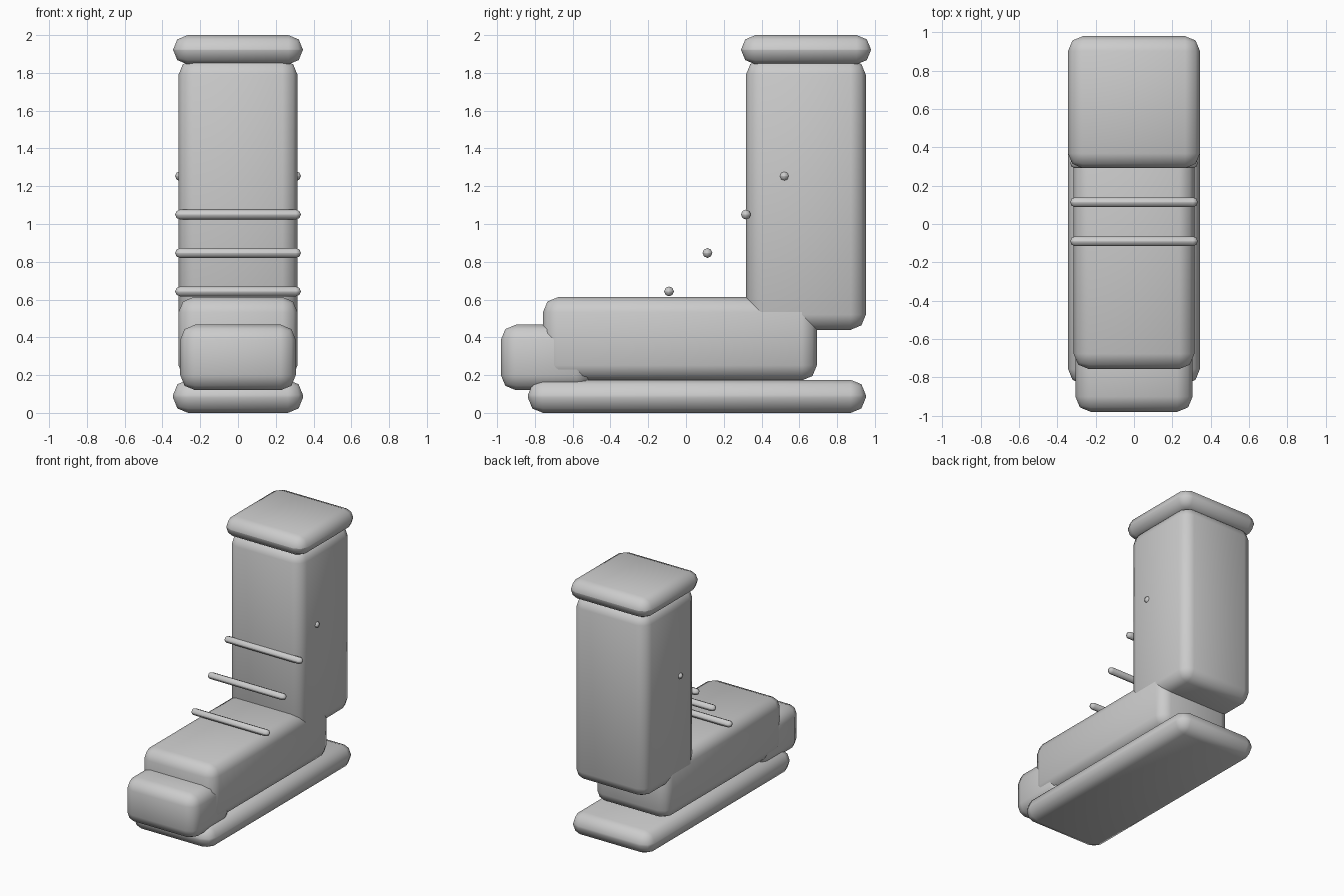
import bpy

if "Cube" in bpy.data.objects:
    bpy.data.objects.remove(bpy.data.objects["Cube"])

BEVEL = 0.08


def soft_box(name, x_half, y0, y1, z0, z1):
    """Box with rounded edges, smooth shaded."""
    size = (2 * x_half, y1 - y0, z1 - z0)
    bpy.ops.mesh.primitive_cube_add(size=1, location=(0, (y0 + y1) / 2, (z0 + z1) / 2))
    ob = bpy.context.object
    ob.name = name
    ob.scale = size
    bpy.ops.object.transform_apply(location=False, rotation=False, scale=True)
    mod = ob.modifiers.new("rounded_edges", "BEVEL")
    mod.width = min(BEVEL, 0.499 * min(size))
    mod.segments = 2
    mod.limit_method = "NONE"
    bpy.ops.object.shade_smooth()
    return ob


# Main boot body
soft_box("sole", 0.344, -0.837, 0.952, 0.0, 0.175)
soft_box("foot", 0.315, -0.757, 0.693, 0.172, 0.613)
soft_box("toe_cap", 0.306, -0.98, -0.50, 0.12, 0.467)
soft_box("shaft", 0.315, 0.317, 0.952, 0.44, 1.87)
soft_box("cuff", 0.344, 0.291, 0.98, 1.845, 2.0)

# Laces climbing from the foot into the shaft
r = 0.026
for i in range(4):
    y, z = -0.09 + 0.2035 * i, 0.643 + 0.2035 * i
    soft_box(f"lace_{i + 1}", 0.333, y - r, y + r, z - r, z + r)
